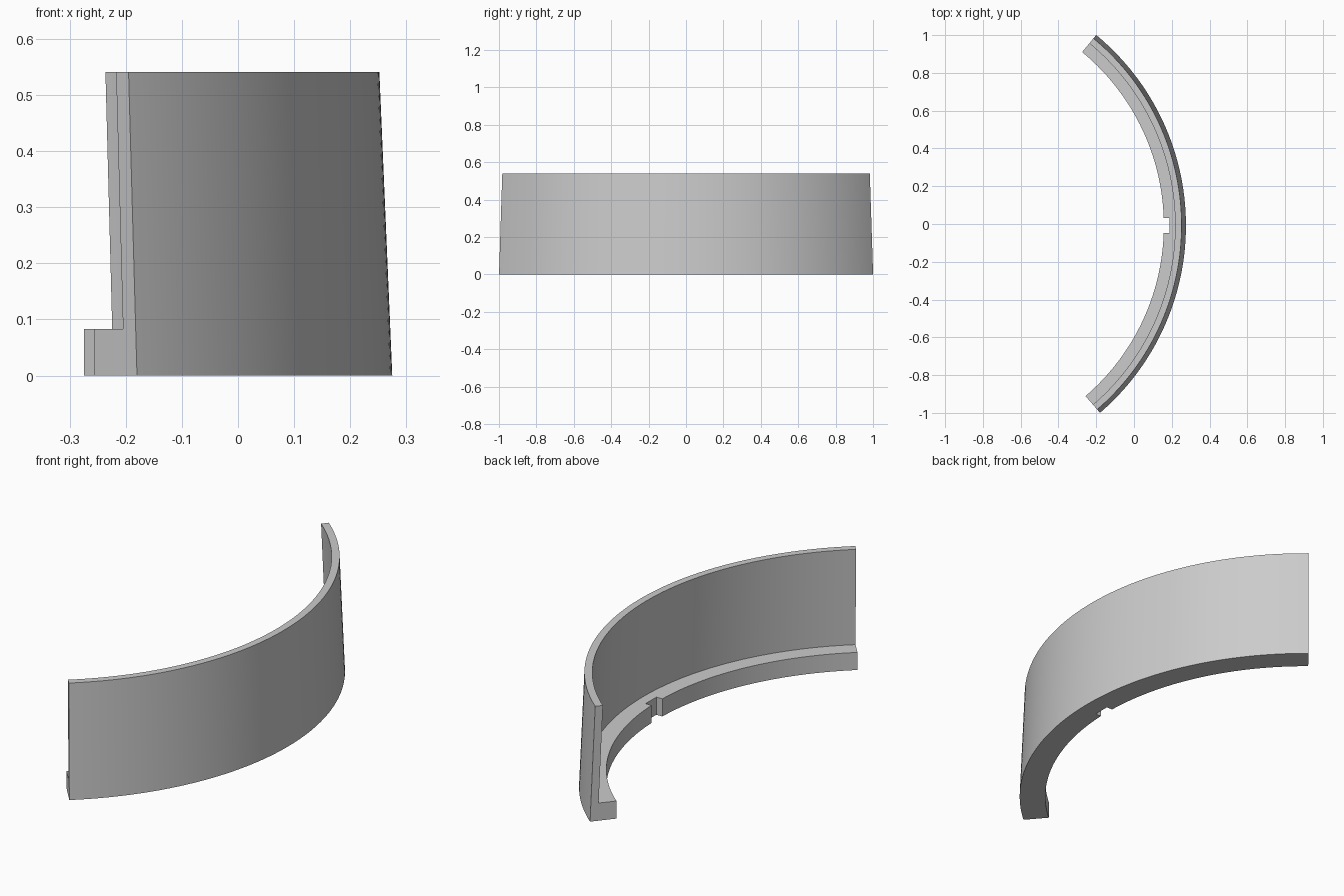
import bpy, bmesh, math

cube = bpy.data.objects.get("Cube")
if cube:
    bpy.data.objects.remove(cube, do_unlink=True)

CENTRE_X, CENTRE_Y = -1.033, -0.008
START, END = math.radians(-49.3), math.radians(50.44)
SEGMENTS = 80
HEIGHT, LEDGE = 0.541, 0.083

grey = bpy.data.materials.new("plain grey")
grey.use_nodes = True
colour = (0.6, 0.6, 0.6, 1)
grey.diffuse_color = colour
grey.node_tree.nodes["Principled BSDF"].inputs["Base Color"].default_value = colour


def sweep(name, profile):
    """Sweep a closed (radius, z) profile along the arc and cap both ends."""
    bm = bmesh.new()
    rings = []
    for i in range(SEGMENTS + 1):
        a = START + (END - START) * i / SEGMENTS
        rings.append([bm.verts.new((CENTRE_X + r * math.cos(a),
                                    CENTRE_Y + r * math.sin(a), z))
                      for r, z in profile])
    n = len(profile)
    for a, b in zip(rings, rings[1:]):
        for k in range(n):
            m = (k + 1) % n
            bm.faces.new((a[k], a[m], b[m], b[k]))
    bm.faces.new(rings[0])
    bm.faces.new(rings[-1])
    bmesh.ops.recalc_face_normals(bm, faces=bm.faces)
    mesh = bpy.data.meshes.new(name)
    bm.to_mesh(mesh)
    bm.free()
    obj = bpy.data.objects.new(name, mesh)
    bpy.context.collection.objects.link(obj)
    mesh.materials.append(grey)
    return obj


# Leaning curved wall with an inner ledge at its foot
wall = sweep("curved_wall", [(1.191, 0), (1.308, 0), (1.285, HEIGHT),
                             (1.251, HEIGHT), (1.270, LEDGE), (1.191, LEDGE)])

# Small square notch through the middle of the ledge
bpy.ops.mesh.primitive_cube_add(size=1, location=(0.138, CENTRE_Y, 0.04))
cutter = bpy.context.object
cutter.name = "notch_cutter"
cutter.scale = (0.1, 0.08, 0.2)
cutter.hide_render = True
cutter.data.materials.append(grey)
cut = wall.modifiers.new("notch", 'BOOLEAN')
cut.operation = 'DIFFERENCE'
cut.solver = 'EXACT'
cut.object = cutter

bpy.ops.object.select_all(action='DESELECT')
wall.select_set(True)
bpy.context.view_layer.objects.active = wall
bpy.ops.object.modifier_apply(modifier=cut.name)
bpy.data.objects.remove(cutter, do_unlink=True)
bpy.ops.object.shade_smooth_by_angle(angle=math.radians(30))
